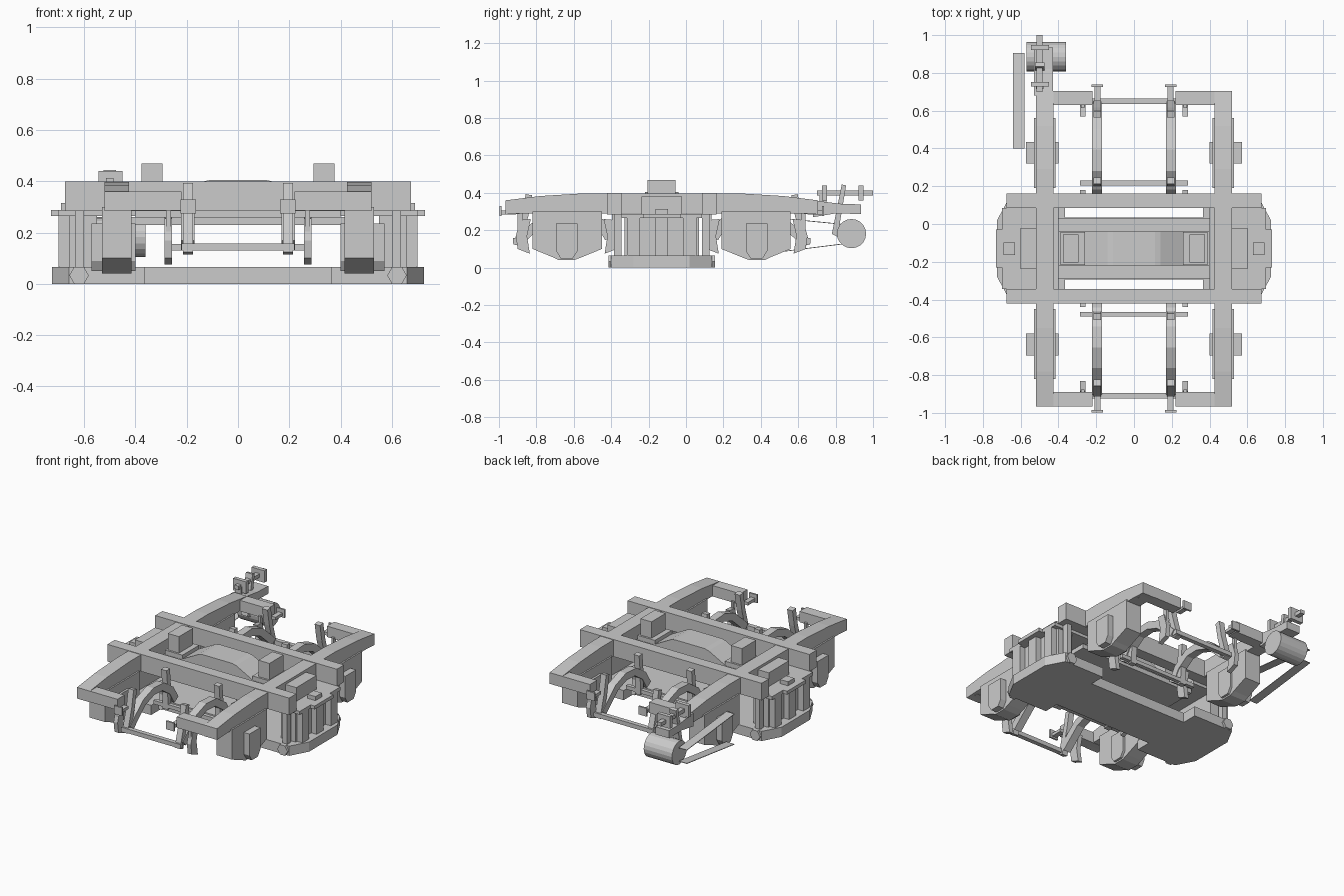
import bpy, bmesh, math
from mathutils import Vector

if "Cube" in bpy.data.objects:
    bpy.data.objects.remove(bpy.data.objects["Cube"])

CY = -0.13  # fore-aft centre of the frame


def finish(name, bm):
    bmesh.ops.recalc_face_normals(bm, faces=bm.faces)
    me = bpy.data.meshes.new(name)
    bm.to_mesh(me)
    bm.free()
    ob = bpy.data.objects.new(name, me)
    bpy.context.collection.objects.link(ob)
    return ob


def box(name, x, y, z):
    return prism(name, [(y[0], z[0]), (y[1], z[0]), (y[1], z[1]), (y[0], z[1])], 'X', *x)


def prism(name, pts, axis, a, b):
    """Extrude a closed 2D profile along an axis from a to b."""
    bm = bmesh.new()
    place = {'X': lambda p, t: (t, p[0], p[1]),
             'Y': lambda p, t: (p[0], t, p[1]),
             'Z': lambda p, t: (p[0], p[1], t)}[axis]
    lo = [bm.verts.new(place(p, a)) for p in pts]
    hi = [bm.verts.new(place(p, b)) for p in pts]
    bm.faces.new(lo)
    bm.faces.new(hi)
    n = len(pts)
    for i in range(n):
        j = (i + 1) % n
        bm.faces.new((lo[i], lo[j], hi[j], hi[i]))
    return finish(name, bm)


def disc(cy, cz, r, n):
    return [(cy + r * math.cos(2 * math.pi * i / n), cz + r * math.sin(2 * math.pi * i / n)) for i in range(n)]


def strip(path, w):
    """Profile of constant width around an open path."""
    up, down = [], []
    for i, p in enumerate(path):
        d = Vector(path[min(i + 1, len(path) - 1)]) - Vector(path[max(i - 1, 0)])
        nrm = Vector((-d.y, d.x)).normalized() * w / 2
        up.append(tuple(Vector(p) + nrm))
        down.append(tuple(Vector(p) - nrm))
    return up + down[::-1]


def end_pts(pts, e):
    """Map (distance from centre, z) to world (y, z) for one end."""
    return [(CY + e * d, z) for d, z in pts]


def span(a, b, s, c=0.0):
    return tuple(sorted((c + s * a, c + s * b)))


# Spring plank: wide chamfered ends, narrow waist
quarter = [(0.365, 0.165), (0.365, 0.27), (0.66, 0.27), (0.725, 0.15)]
outline = quarter + [(x, -y) for x, y in quarter[::-1]]
outline += [(-x, -y) for x, y in quarter] + [(-x, y) for x, y in quarter[::-1]]
prism("spring_plank", [(x, y + CY) for x, y in outline], 'Z', 0, 0.065)

# Bolster with a raised centre
prism("bolster", [(-0.40, 0.235), (0.40, 0.235), (0.40, 0.33), (0.27, 0.33), (0.14, 0.398), (0.11, 0.405),
                  (-0.11, 0.405), (-0.14, 0.398), (-0.27, 0.33), (-0.40, 0.33)], 'Y', CY - 0.09, CY + 0.09)
box("bolster_base", (-0.43, 0.43), (CY - 0.16, CY + 0.16), (0.23, 0.26))

for s, side in ((1, "right"), (-1, "left")):
    # Side sill with drooping ends
    sill = [(-0.835, 0.285), (-0.75, 0.29), (0.75, 0.29), (0.835, 0.285),
            (0.835, 0.36), (0.65, 0.383), (0.42, 0.397), (-0.42, 0.397), (-0.65, 0.383), (-0.835, 0.36)]
    prism("side_sill_" + side, end_pts(sill, 1), 'X', *span(0.425, 0.52, s))
    # Side bearer on the bolster
    box("side_bearer_" + side, span(0.295, 0.377, s), (CY - 0.075, CY + 0.075), (0.33, 0.47))
    box("side_bearer_base_" + side, span(0.26, 0.39, s), (CY - 0.088, CY + 0.088), (0.32, 0.36))
    # Bolster end, spring seat and leaf spring pack
    box("spring_seat_" + side, span(0.40, 0.70, s), (CY - 0.215, CY + 0.215), (0.265, 0.288))
    box("spring_seat_lip_" + side, span(0.69, 0.73, s), (CY - 0.10, CY + 0.10), (0.265, 0.288))
    box("spring_pack_" + side, span(0.55, 0.66, s), (CY - 0.20, CY + 0.20), (0.06, 0.27))
    for k in (-1, 0, 1):
        box("spring_rib_" + side, span(0.65, 0.70, s), (CY + k * 0.15 - 0.035, CY + k * 0.15 + 0.035), (0.06, 0.27))
    box("spring_stop_" + side, span(0.63, 0.69, s), (CY - 0.033, CY + 0.033), (0.28, 0.315))
    box("sill_guide_" + side, span(0.51, 0.60, s), (CY - 0.108, CY + 0.108), (0.28, 0.38))

for e, end in ((1, "back"), (-1, "front")):
    # Transom across the frame
    box("transom_" + end, (-0.675, 0.675), span(0.215, 0.292, e, CY), (0.285, 0.40))
    # Brake cross rods
    box("brake_beam_" + end, (-0.22, 0.22), span(0.765, 0.795, e, CY), (0.13, 0.158))
    box("inner_brake_beam_" + end, (-0.285, 0.285), span(0.335, 0.36, e, CY), (0.13, 0.155))

    for s, side in ((1, "right"), (-1, "left")):
        tag = end + "_" + side
        # Headstock stub
        box("headstock_" + tag, span(0.22, 0.50, s), span(0.76, 0.835, e, CY), (0.287, 0.36))
        # Pedestal and axle box
        ped = [(0.32, 0.30), (0.32, 0.10), (0.43, 0.055), (0.47, 0.04), (0.55, 0.04), (0.58, 0.055),
               (0.69, 0.10), (0.69, 0.30)]
        prism("pedestal_" + tag, end_pts(ped, e), 'X', *span(0.415, 0.53, s))
        axle = [(0.45, 0.235), (0.45, 0.09), (0.475, 0.05), (0.54, 0.05), (0.565, 0.09), (0.565, 0.235)]
        prism("axle_box_" + tag, end_pts(axle, e), 'X', *span(0.40, 0.572, s))
        # Swing hanger with hexagonal pin
        box("swing_hanger_" + tag, span(0.60, 0.635, s), span(0.215, 0.255, e, CY), (0.05, 0.29))
        prism("hanger_pin_" + tag, [(s * 0.62 + x, z) for x, z in disc(0, 0.033, 0.038, 6)],
              'Y', *span(0.235, 0.285, e, CY))
        # Arched brake lever guide over the axle
        arch = [(0.28, 0.16), (0.33, 0.24), (0.42, 0.30), (0.52, 0.305), (0.62, 0.27), (0.70, 0.20), (0.755, 0.15)]
        prism("brake_arch_" + tag, end_pts(strip(arch, 0.05), e), 'X', *span(0.17, 0.222, s))
        # Upright brake levers
        for nm, path in (("outer", [(0.71, 0.39), (0.73, 0.28), (0.775, 0.12)]),
                         ("inner", [(0.36, 0.39), (0.35, 0.28), (0.345, 0.12)])):
            prism(nm + "_brake_lever_" + tag, end_pts(strip(path, 0.035), e), 'X', *span(0.175, 0.215, s))
        # Safety strap beyond the headstock
        box("strap_" + tag, span(0.177, 0.21, s), span(0.78, 0.862, e, CY), (0.285, 0.305))
        box("strap_end_" + tag, span(0.163, 0.224, s), span(0.856, 0.868, e, CY), (0.275, 0.33))
        # Brake hangers and curved shoes either side of the wheel
        for nm, d, k in (("outer", 0.735, 1), ("inner", 0.275, -1)):
            shoe = [(d - k * 0.035, 0.26), (d - k * 0.015, 0.17), (d - k * 0.03, 0.075),
                    (d + k * 0.035, 0.10), (d + k * 0.045, 0.17), (d + k * 0.02, 0.255)]
            prism(nm + "_brake_shoe_" + tag, end_pts(shoe, e), 'X', *span(0.257, 0.287, s))
            box(nm + "_shoe_hanger_" + tag, span(0.262, 0.28, s), span(d + k * 0.01, d + k * 0.035, e, CY), (0.15, 0.30))

# Generator bracket, tension rod and drum at the back left
prism("generator_bracket", [(0.68, 0.27), (0.80, 0.29), (0.935, 0.287), (0.935, 0.338), (0.82, 0.342), (0.68, 0.36)],
      'X', -0.53, -0.43)
prism("generator_hanger", [(0.78, 0.18), (0.81, 0.165), (0.856, 0.44), (0.833, 0.445)], 'X', -0.525, -0.475)
box("tension_rod", (-0.515, -0.485), (0.70, 1.0), (0.387, 0.412))
for y in (0.74, 0.935):
    box("tension_plate", (-0.545, -0.45), (y - 0.013, y + 0.013), (0.36, 0.44))
box("tension_post", (-0.52, -0.48), (0.715, 0.75), (0.32, 0.40))
prism("generator_drum", disc(0.885, 0.182, 0.078, 20), 'X', -0.57, -0.36)

# Drive belt runs
for name, z0, z1 in (("upper_belt", 0.225, 0.275), ("lower_belt", 0.135, 0.072)):
    prism(name, strip([(0.905, z0), (0.40, z1)], 0.004), 'X', -0.64, -0.58)
